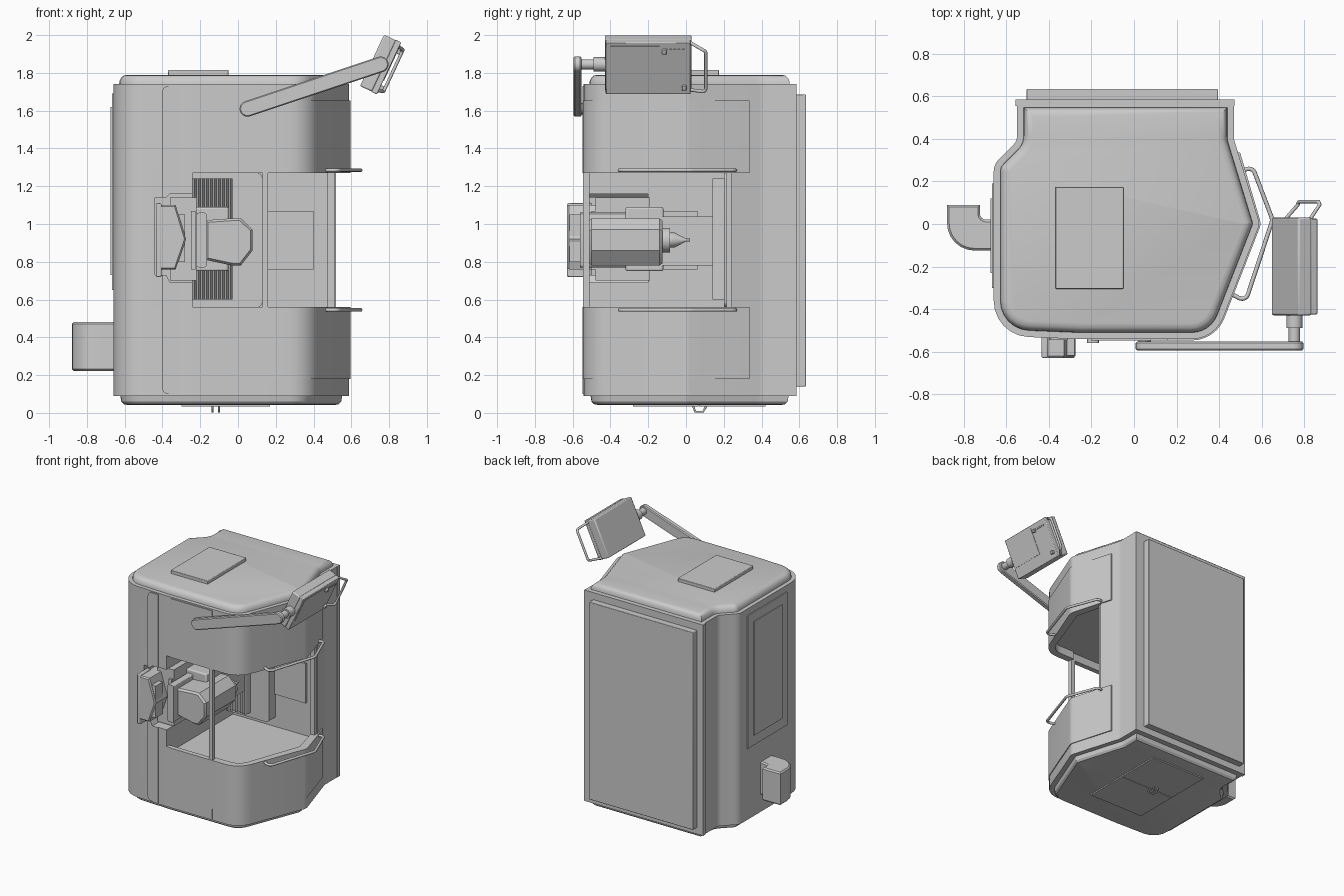
import bpy, bmesh, math
from mathutils import Vector, Matrix

if "Cube" in bpy.data.objects:
    bpy.data.objects.remove(bpy.data.objects["Cube"])


def fillet(corners, n=6):
    """Round polygon corners given as (a, b, radius)."""
    out = []
    for i, (a, b, r) in enumerate(corners):
        p = Vector((a, b))
        if r == 0:
            out.append(p)
            continue
        u = (Vector(corners[i - 1][:2]) - p).normalized()
        v = (Vector(corners[(i + 1) % len(corners)][:2]) - p).normalized()
        half = u.angle(v) / 2
        t = r / math.tan(half)
        c = p + (u + v).normalized() * (r / math.sin(half))
        s, e = p + u * t - c, p + v * t - c
        sweep = s.angle_signed(e)
        for k in range(n + 1):
            out.append(c + Matrix.Rotation(-sweep * k / n, 2) @ s)
    return out


def inset(pts, d):
    """Move a counter-clockwise outline inwards by d."""
    res = []
    for i, p in enumerate(pts):
        e1 = (p - pts[i - 1]).normalized()
        e2 = (pts[(i + 1) % len(pts)] - p).normalized()
        n1, n2 = Vector((-e1.y, e1.x)), Vector((-e2.y, e2.x))
        m = n1 + n2
        res.append(p + m * (d * 2 / m.length_squared))
    return res


def loft(name, pts, rings, axis='z', mat=None):
    """Stack rings of an outline; rings = (inset, height)."""
    put = {'z': lambda a, b, h: (a, b, h), 'y': lambda a, b, h: (a, h, b),
           'x': lambda a, b, h: (h, a, b)}[axis]
    pts = [Vector(p) for p in pts]
    bm = bmesh.new()
    loops = [[bm.verts.new(put(p.x, p.y, h)) for p in (inset(pts, d) if d else pts)] for d, h in rings]
    n = len(pts)
    for lo, hi in zip(loops, loops[1:]):
        for i in range(n):
            bm.faces.new((lo[i], lo[(i + 1) % n], hi[(i + 1) % n], hi[i]))
    bm.faces.new(loops[0])
    bm.faces.new(loops[-1])
    bmesh.ops.recalc_face_normals(bm, faces=bm.faces)
    me = bpy.data.meshes.new(name)
    bm.to_mesh(me)
    bm.free()
    ob = bpy.data.objects.new(name, me)
    bpy.context.collection.objects.link(ob)
    if mat:
        ob.matrix_world = mat
    return ob


def box(name, x, y, z, bevel=0, mat=None):
    ob = loft(name, [(x[0], y[0]), (x[1], y[0]), (x[1], y[1]), (x[0], y[1])], [(0, z[0]), (0, z[1])], mat=mat)
    if bevel:
        m = ob.modifiers.new("bevel", 'BEVEL')
        m.width, m.segments = bevel, 2
    return ob


def rod(name, c, r, h, n=20):
    """Round bar along y with radii r at stations h."""
    circle = [(c[0] + r[0] * math.cos(2 * math.pi * i / n), c[1] + r[0] * math.sin(2 * math.pi * i / n)) for i in range(n)]
    return loft(name, circle, [(r[0] - q, y) for q, y in zip(r, h)], 'y')


def tube(name, pts, r, mat=None):
    cu = bpy.data.curves.new(name, 'CURVE')
    cu.dimensions, cu.bevel_depth, cu.bevel_resolution, cu.use_fill_caps = '3D', r, 3, True
    sp = cu.splines.new('POLY')
    sp.points.add(len(pts) - 1)
    for q, p in zip(sp.points, pts):
        q.co = (*p, 1)
    ob = bpy.data.objects.new(name, cu)
    bpy.context.collection.objects.link(ob)
    if mat:
        ob.matrix_world = mat


def cut(ob, cutters):
    bpy.context.view_layer.objects.active = ob
    for c in cutters:
        m = ob.modifiers.new("cut", 'BOOLEAN')
        m.operation, m.solver, m.object = 'DIFFERENCE', 'EXACT', c
        bpy.ops.object.modifier_apply(modifier=m.name)


# Cabinet outline seen from above
outline = fillet([(-.55, .58, 0), (-.55, .39, .06), (-.66, .28, .08), (-.66, -.525, .17), (-.25, -.542, .3),
                  (.38, -.542, .16), (.592, 0, .06), (.47, .40, .08), (.47, .58, 0)])
body = loft("cabinet_body", outline, [(0, .09), (0, 1.74)])

# Cutters for work chamber and window openings
chamber = loft("chamber_cutter", fillet([(-.24, .28, 0), (-.24, -.51, 0), (.36, -.51, .13), (.56, 0, .05), (.48, .28, 0)]),
               [(0, .5), (0, 1.33)])
window = box("window_cutter", (-.24, .8), (-.8, .24), (.56, 1.27))
notch = loft("notch_cutter", [(-.44, .73), (-.38, .73), (-.36, .69), (-.2, .69), (-.2, 1.16), (-.36, 1.16), (-.38, 1.14),
                              (-.44, 1.14)], [(0, -.8), (0, -.2)], 'y')
cutters = [chamber, window, notch]
cut(body, cutters)

# Front trim panels and right-hand sliding door halves
left_panel = loft("front_left_panel", fillet([(-.40, .1, .03), (-.31, .1, 0), (-.31, 1.73, 0), (-.40, 1.73, .03)]),
                  [(0, -.545), (0, -.50)], 'y')
cut(left_panel, [notch])
mid_panel = box("front_middle_panel", (-.20, .16), (-.548, -.53), (.1, 1.73))
cut(mid_panel, [window, notch])
door = inset(fillet([(.16, -.5, 0), (.16, -.542, 0), (.38, -.542, .16), (.592, 0, .06), (.495, .33, 0), (.455, .33, 0),
                     (.54, 0, .03), (.36, -.5, .12)]), -.006)
for nm, z in (("lower", (.18, .56)), ("upper", (1.27, 1.655))):
    loft(f"door_{nm}", door, [(0, z[0]), (0, z[1])])
box("door_post", (.13, .16), (-.545, -.51), (.55, 1.28))
box("door_rear_frame", (.475, .51), (.215, .245), (.55, 1.28))

# Door grab rails
for nm, z in (("lower", .545), ("upper", 1.285)):
    rail = fillet([(.50, .24, 0), (.555, .275, .03), (.652, .02, .05), (.525, -.365, .03), (.46, -.33, 0)])
    tube(f"door_rail_{nm}", [(p.x, p.y, z) for p in rail], .01)

# Roof, base and back
loft("roof_cap", outline, [(.03, 1.73), (.032, 1.755), (.04, 1.773), (.053, 1.785), (.075, 1.79)])
box("roof_hatch", (-.37, -.05), (-.305, .175), (1.78, 1.815), .004)
loft("base_cap", outline, [(.075, .042), (.055, .046), (.042, .06), (.035, .1)])
for nm, y in (("front", (-.28, .065)), ("rear", (.07, .42))):
    box(f"base_door_{nm}", (-.30, .17), y, (.033, .05))
for i, x in enumerate((-.135, -.10)):
    tube(f"base_handle_{i}", [(x, .035, .04), (x, .05, .006), (x, .09, .006), (x, .11, .04)], .006)
box("back_flange", (-.558, .472), (.555, .585), (.09, 1.74))
box("back_panel", (-.505, .395), (.57, .635), (.14, 1.685), .004)

# Left side panel and exhaust elbow
box("left_panel", (-.668, -.64), (-.30, .19), (.65, 1.69))
box("left_panel_inner", (-.675, -.64), (-.23, .12), (.73, 1.62))
elbow = fillet([(-.88, .09, 0), (-.88, -.125, .13), (-.65, -.125, 0), (-.65, .02, 0), (-.725, .02, .03), (-.725, .09, 0)])
loft("exhaust_elbow", elbow, [(.01, .222), (0, .232), (0, .47), (.01, .48)])

# Inside: back panel, pleated cover, wall panels
loft("inner_back_panel", fillet([(-.24, .56, 0), (.13, .56, .03), (.13, 1.27, .03), (-.24, 1.27, 0)]), [(0, .2), (0, .29)], 'y')
pleats = [(-.24 + .0105 * i, .14 if i % 2 else .165) for i in range(21)]
loft("pleated_cover", pleats + [(-.03, .21), (-.24, .21)], [(0, .6), (0, 1.24)])
box("inner_wall_panel", (.03, .40), (.265, .29), (.76, 1.07))
box("inner_side_panel", (-.25, -.225), (-.5, .06), (.76, 1.07))

# Spindle carriage and spindle
box("carriage", (-.23, -.05), (-.32, -.12), (.75, 1.09), .01)
box("carriage_slide", (-.2, -.05), (-.14, .17), (.78, 1.04))
spindle = [(-.17, .81), (-.03, .78), (.015, .78), (.077, .86), (.077, .97), (.015, 1.03), (-.03, 1.03), (-.17, 1.02)]
loft("spindle_housing", spindle, [(.012, -.515), (0, -.50), (0, -.14), (.012, -.125)], 'y')
loft("spindle_flange", fillet([(-.22, .77, .015), (-.165, .77, .015), (-.165, 1.06, .015), (-.22, 1.06, .015)], 3),
     [(0, -.56), (0, -.14)], 'y')
rod("spindle_nose", (-.01, .915), (.065, .065, .04, .04, .008, .008), (-.13, -.085, -.085, -.06, 0, .02))

# Tool head in the front notch
loft("tool_head", [(-.415, .76), (-.33, .76), (-.275, .92), (-.33, 1.10), (-.415, 1.10)],
     [(.008, -.63), (0, -.62), (0, -.25)], 'y')
box("tool_head_plate", (-.435, -.405), (-.63, -.5), (.72, 1.11), .006)
box("tool_head_base", (-.36, -.22), (-.48, -.19), (.7, 1.14))
box("tool_head_front", (-.35, -.28), (-.618, -.53), (.80, 1.05))

# Swing arm
a, b, r = Vector((.05, 1.61)), Vector((.755, 1.845)), .042
ang = math.atan2(b.y - a.y, b.x - a.x)
arm = []
for c, s in ((a, ang + math.pi / 2), (b, ang - math.pi / 2)):
    arm += [c + r * Vector((math.cos(s + math.pi * k / 10), math.sin(s + math.pi * k / 10))) for k in range(11)]
loft("swing_arm", arm, [(.006, -.595), (0, -.588), (0, -.56), (.006, -.553)], 'y')
rod("arm_pivot", (.05, 1.61), (.03, .03), (-.56, -.53))
rod("arm_post", b, (.027, .027, .038, .038), (-.57, -.49, -.49, -.425))

# Tilted control panel with handle, screen and buttons
tilt = Matrix.Translation((.755, -.2, 1.845)) @ Matrix.Rotation(math.radians(25), 4, 'Y')
box("control_housing", (-.05, .02), (-.23, .23), (-.15, .15), .008, tilt)
box("control_face", (.015, .05), (-.225, .225), (-.152, .152), .005, tilt)
box("control_screen", (.045, .053), (-.2, .06), (-.07, .13), 0, tilt)
for i in range(5):
    box(f"control_key_{i}", (.045, .056), (.09 + .022 * i, .103 + .022 * i), (.1, .112), 0, tilt)
for i, (y, z) in enumerate(((.085, .1), (.19, -.11))):
    box(f"control_knob_{i}", (.045, .068), (y - .012, y + .012), (z - .012, z + .012), .004, tilt)
grip = fillet([(.225, .135, 0), (.305, .115, .02), (.305, -.12, .02), (.225, -.14, 0)], 4)
tube("control_handle", [(.02 + .055 * min(1, (p.x - .225) / .06), p.x, p.y) for p in grip], .009, tilt)

# Remove cutters and shade
for c in cutters:
    bpy.data.objects.remove(c)
bpy.ops.object.select_all(action='DESELECT')
for ob in bpy.data.objects:
    if ob.type == 'MESH':
        ob.select_set(True)
        bpy.context.view_layer.objects.active = ob
bpy.ops.object.shade_smooth_by_angle(angle=math.radians(30))
